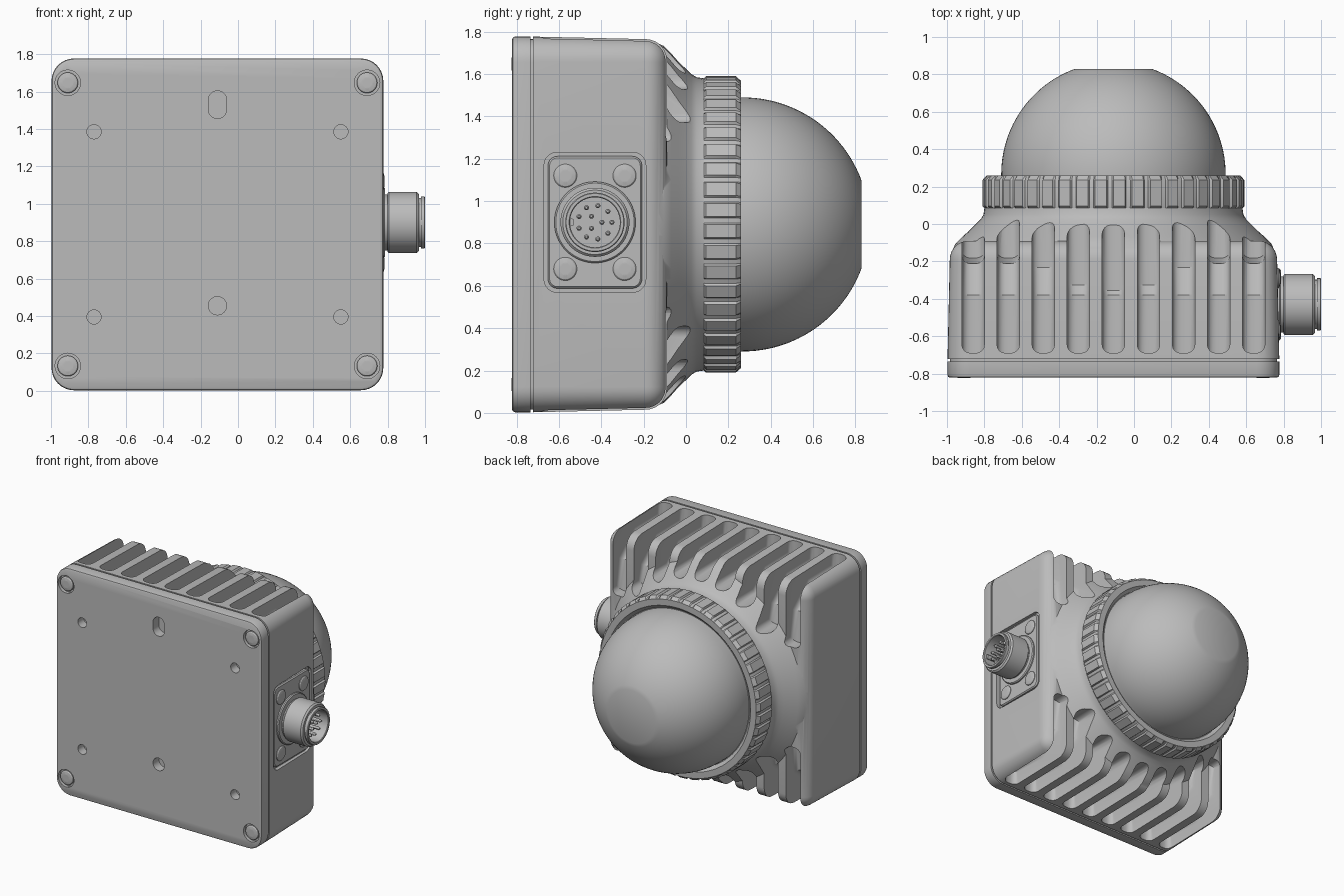
import bpy, bmesh, math
from mathutils import Matrix, Vector

if "Cube" in bpy.data.objects:
    bpy.data.objects.remove(bpy.data.objects["Cube"])

CX, CZ = -0.11, 0.89          # housing axis
HALF = 0.887                  # housing half width

gray = bpy.data.materials.new("housing_gray")
gray.use_nodes = True
COLOR = (0.5, 0.5, 0.5, 1)
gray.diffuse_color = COLOR
gray.node_tree.nodes["Principled BSDF"].inputs["Base Color"].default_value = COLOR

# Axis frames: local z becomes model +y, -y or +x
TO_BACK = Matrix(((1, 0, 0), (0, 0, 1), (0, -1, 0))).to_4x4()
TO_FRONT = Matrix(((1, 0, 0), (0, 0, -1), (0, 1, 0))).to_4x4()
TO_RIGHT = Matrix(((0, 0, 1), (1, 0, 0), (0, 1, 0))).to_4x4()


def finish(name, bm, frame=None, at=(0, 0, 0)):
    if frame is not None:
        bm.transform(Matrix.Translation(at) @ frame)
    bmesh.ops.recalc_face_normals(bm, faces=bm.faces)
    mesh = bpy.data.meshes.new(name)
    bm.to_mesh(mesh)
    bm.free()
    mesh.materials.append(gray)
    ob = bpy.data.objects.new(name, mesh)
    bpy.context.collection.objects.link(ob)
    return ob


def loft(name, rings, frame=None, at=(0, 0, 0)):
    """Skin a list of equal point rings and cap both ends."""
    bm = bmesh.new()
    loops = [[bm.verts.new(p) for p in ring] for ring in rings]
    n = len(loops[0])
    for a, b in zip(loops, loops[1:]):
        for i in range(n):
            j = (i + 1) % n
            bm.faces.new((a[i], a[j], b[j], b[i]))
    bm.faces.new(loops[0][::-1])
    bm.faces.new(loops[-1])
    return finish(name, bm, frame, at)


def lathe(name, profile, frame, at, n=48):
    return loft(name, [[(r * math.cos(math.tau * i / n), r * math.sin(math.tau * i / n), h)
                        for i in range(n)] for r, h in profile], frame, at)


def rounded(w, h, r, z, seg=8):
    pts = []
    for k, (sx, sy) in enumerate(((1, 1), (-1, 1), (-1, -1), (1, -1))):
        for i in range(seg + 1):
            a = math.pi / 2 * (k + i / seg)
            pts.append((sx * (w - r) + r * math.cos(a), sy * (h - r) + r * math.sin(a), z))
    return pts


def slab(name, w, h, r, layers, frame, at):
    """Rounded rectangle stacked from (inset, height) layers."""
    return loft(name, [rounded(w - i, h - i, max(r - i, 0.012), z) for i, z in layers], frame, at)


def boolean(ob, tool, op="DIFFERENCE"):
    mod = ob.modifiers.new("cut", "BOOLEAN")
    mod.operation, mod.solver, mod.object = op, "EXACT", tool
    bpy.context.view_layer.objects.active = ob
    bpy.ops.object.modifier_apply(modifier=mod.name)
    bpy.data.objects.remove(tool)


def fin_slot(x, top):
    """Cutter between two fins, wrapping over the edge towards the collar."""
    dx = x - CX
    end = max(0.39, math.sqrt(max(0.74 ** 2 - dx * dx, 0)))
    bend = max(end, 0.62)
    path = [(-0.69, 1.1), (-0.69, 0.76), (-0.38, 0.76), (-0.38 + (0.76 - bend) * 1.2, bend)]
    if end < bend - 0.01:
        path.append((path[-1][0] + 0.03, end))
    path += [(0.2, end), (0.2, 1.1)]
    bm = bmesh.new()
    caps = []
    for side in (-0.06, 0.06):
        caps.append(bm.faces.new([bm.verts.new((x + side, y, CZ + top * z)) for y, z in path]))
    a, b = caps[0].verts[:], caps[1].verts[:]
    edges = [e for f in caps for e in f.edges]
    for i in range(len(a)):
        j = (i + 1) % len(a)
        bm.faces.new((a[i], a[j], b[j], b[i]))
    bmesh.ops.recalc_face_normals(bm, faces=bm.faces)
    bmesh.ops.bevel(bm, geom=edges, offset=0.045, segments=4, profile=0.5, affect="EDGES")
    return finish("slot_cutter", bm)


# Finned housing with softly rounded back edge
R = 0.1
layers = [(0, -0.722), (0.012, -0.19)]
layers += [(0.012 + R * (1 - math.cos(t)), -0.19 + R * math.sin(t))
           for t in (math.pi / 2 * i / 7 for i in range(1, 8))]
housing = slab("housing", HALF, HALF, 0.12, layers, TO_BACK, (CX, 0, CZ))
flare = lathe("flare", [(0.8, -0.4), (0.86, -0.14), (0.845, -0.105), (0.81, -0.07), (0.77, -0.035),
                        (0.735, 0.0), (0.71, 0.025), (0.695, 0.05), (0.69, 0.085)],
              TO_BACK, (CX, 0, CZ), 96)
boolean(housing, flare, "UNION")
for top in (1, -1):
    for i in range(9):
        boolean(housing, fin_slot(CX + 0.1875 * (i - 4), top))

# Recess for the connector plate
CY, PZ = -0.43, 0.9
boolean(housing, slab("recess", 0.24, 0.33, 0.06, [(0, 0.745), (0, 0.9)], TO_RIGHT, (0, CY, PZ)))

# Front cover plate with mounting holes
gasket = slab("gasket", HALF - 0.012, HALF - 0.012, 0.11, [(0, -0.75), (0, -0.7)], TO_BACK, (CX, 0, CZ))
cover = slab("cover_plate", HALF, HALF, 0.12,
             [(0.015, -0.822), (0.004, -0.817), (0, -0.807), (0, -0.735)], TO_BACK, (CX, 0, CZ))
corners = [(CX + sx * 0.8, CZ + sz * 0.757) for sx in (-1, 1) for sz in (-1, 1)]
corners = [(x, z) for x, z in corners]
for x, z in corners:
    boolean(cover, lathe("bore", [(0.068, 0.797), (0.068, 0.9)], TO_FRONT, (x, 0, z), 32))
for sx in (-1, 1):
    for sz in (-1, 1):
        boolean(cover, lathe("hole", [(0.038, 0.75), (0.038, 0.9)], TO_FRONT,
                             (CX + sx * 0.66, 0, CZ + sz * 0.495), 24))
boolean(cover, lathe("hole", [(0.049, 0.75), (0.049, 0.9)], TO_FRONT, (CX, 0, 0.455), 24))
boolean(cover, slab("hole", 0.049, 0.074, 0.049, [(0, 0.75), (0, 0.9)], TO_FRONT, (CX, 0, 1.53)))

# Cross-head screws
def screw(name, frame, at):
    ob = lathe(name, [(0.055, -0.03), (0.055, 0.014), (0.049, 0.02), (0.03, 0.024)], frame, at, 32)
    for w, h in ((0.034, 0.01), (0.01, 0.034)):
        boolean(ob, slab("cross", w, h, 0.002, [(0, 0.0), (0, 0.1)], frame, at))
    return ob


screws = [screw("cover_screw", TO_FRONT, (x, -0.799, z)) for x, z in corners]

# Connector plate, its screws, socket and pins
plate = slab("connector_plate", 0.222, 0.312, 0.045,
             [(0, 0.73), (0, 0.76), (0.008, 0.768)], TO_RIGHT, (0, CY, PZ))
for sy in (-1, 1):
    for sz in (-1, 1):
        at = (0.758, CY + sy * 0.14, PZ + sz * 0.22)
        screws.append(screw("connector_screw", TO_RIGHT, at))
socket = lathe("connector_socket", [
    (0.192, 0.74), (0.192, 0.778), (0.185, 0.785), (0.15, 0.785), (0.15, 0.8), (0.158, 0.8), (0.163, 0.806),
    (0.163, 0.955), (0.152, 0.967), (0.132, 0.967), (0.132, 0.978), (0.14, 0.978), (0.14, 0.996),
    (0.136, 1.0), (0.122, 1.0), (0.118, 0.996), (0.118, 0.86)], TO_RIGHT, (0, CY, PZ), 64)
pin_spots = [(0.08, i / 9) for i in range(9)] + [(0.033, i / 3) for i in range(3)]
pins = [lathe("connector_pin", [(0.012, 0.85), (0.012, 0.955), (0.006, 0.965)], TO_RIGHT,
              (0, CY + r * math.cos(math.tau * t), PZ + r * math.sin(math.tau * t)), 12)
        for r, t in pin_spots]
key = slab("connector_key", 0.012, 0.018, 0.004, [(0, 0.85), (0, 0.98)], TO_RIGHT, (0, CY - 0.11, PZ))

# Knurled retaining ring
TEETH = 44
def knurl(r, y, cut):
    pts = []
    for i in range(TEETH):
        for step, dip in ((0, 0), (0.62, 0), (0.7, cut), (0.92, cut)):
            a = math.tau * (i + step) / TEETH
            pts.append(((r - dip) * math.cos(a), (r - dip) * math.sin(a), y))
    return pts


ring = loft("retaining_ring", [knurl(r, y, c) for r, y, c in (
    (0.66, 0.075, 0), (0.685, 0.08, 0), (0.7, 0.095, 0.013), (0.7, 0.235, 0.013),
    (0.678, 0.26, 0), (0.63, 0.26, 0), (0.605, 0.235, 0), (0.59, 0.235, 0))], TO_BACK, (CX, 0, CZ))

# Dome with flat end
DOME_R, DOME_Y, FLAT = 0.6, 0.266, math.acos(0.205 / 0.6)
profile = [(DOME_R, 0.2)] + [(DOME_R * math.cos(FLAT * i / 24), DOME_Y + DOME_R * math.sin(FLAT * i / 24))
                             for i in range(25)]
dome = lathe("dome", profile, TO_BACK, (CX, 0, CZ), 96)

# Smooth curved surfaces, keep hard edges
bpy.ops.object.select_all(action="DESELECT")
for ob in [housing, gasket, cover, plate, socket, key, ring, dome] + screws + pins:
    ob.select_set(True)
bpy.context.view_layer.objects.active = housing
bpy.ops.object.shade_smooth_by_angle(angle=math.radians(30))
